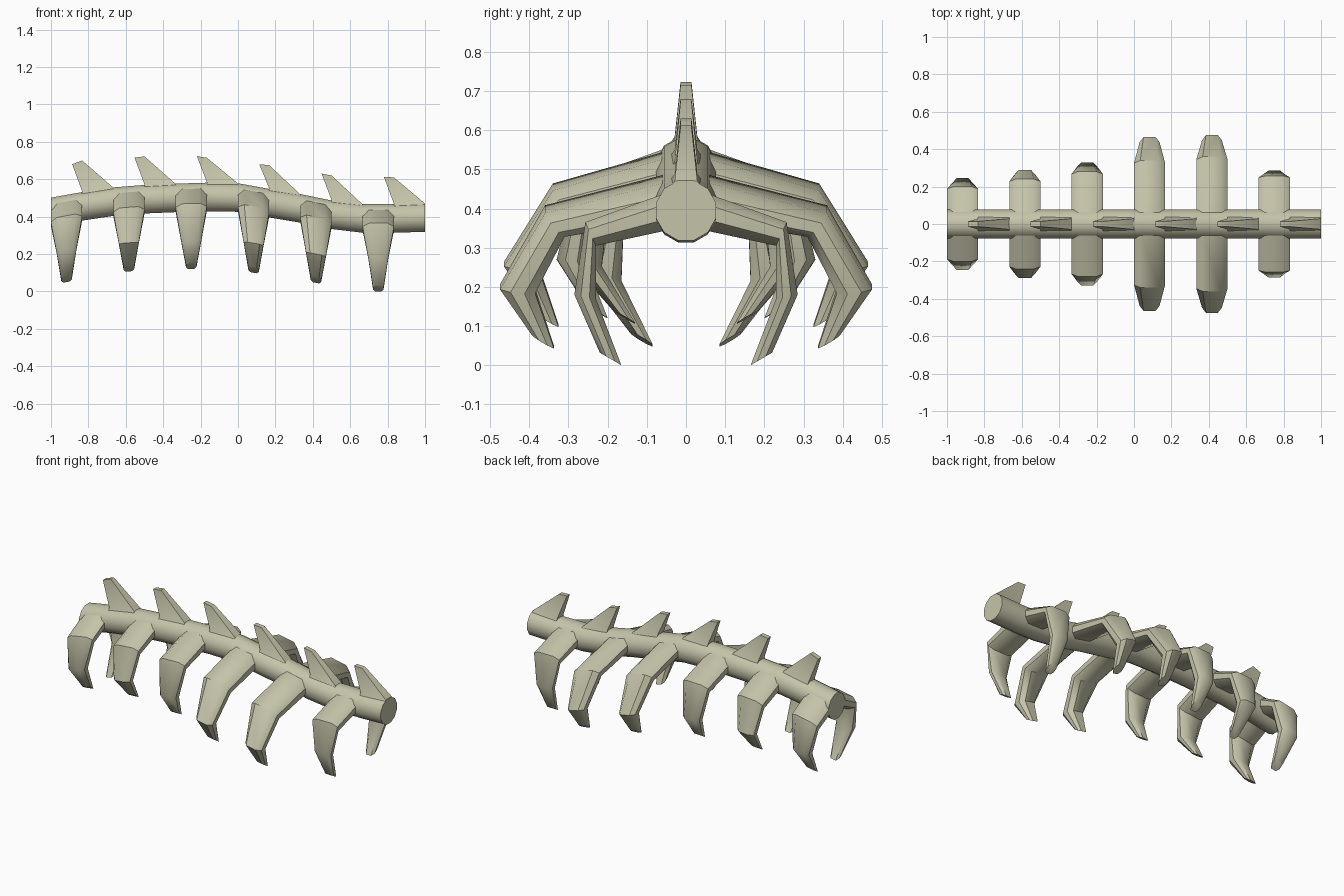
import bpy, bmesh, math

if "Cube" in bpy.data.objects:
    bpy.data.objects.remove(bpy.data.objects["Cube"])

bone = bpy.data.materials.new("pale bone")
bone.diffuse_color = (0.56, 0.55, 0.40, 1)
bone.use_nodes = True
bone.node_tree.nodes["Principled BSDF"].inputs["Base Color"].default_value = bone.diffuse_color

# Height of the spine's centre line at every sixth of a unit from x = -1
SPINE = [0.425, 0.455, 0.48, 0.493, 0.50, 0.505, 0.502,
         0.472, 0.444, 0.410, 0.39, 0.39, 0.395]
R = 0.079
STEP = 1 / 6


def loft(name, rings, mirror=False, angle=40):
    """Skin a list of equal-length point rings and cap both ends."""
    bm = bmesh.new()
    loops = [[bm.verts.new(p) for p in ring] for ring in rings]
    n = len(loops[0])
    for a, b in zip(loops, loops[1:]):
        for i in range(n):
            j = (i + 1) % n
            bm.faces.new((a[i], a[j], b[j], b[i]))
    bm.faces.new(loops[0])
    bm.faces.new(loops[-1])
    bmesh.ops.recalc_face_normals(bm, faces=bm.faces)
    me = bpy.data.meshes.new(name)
    bm.to_mesh(me)
    bm.free()
    me.materials.append(bone)
    ob = bpy.data.objects.new(name, me)
    bpy.context.collection.objects.link(ob)
    bpy.ops.object.select_all(action='DESELECT')
    ob.select_set(True)
    bpy.context.view_layer.objects.active = ob
    bpy.ops.object.shade_smooth_by_angle(angle=math.radians(angle))
    if mirror:
        m = ob.modifiers.new("mirror", 'MIRROR')
        m.use_axis = (False, True, False)
        m.use_mirror_merge = False
    return ob


# Spine: twelve-sided tube following the centre line, flat on top
angles = [math.radians(15 + 30 * k) for k in range(12)]
loft("spine", [[(-1 + i * STEP, R * math.cos(a), z + R * math.sin(a)) for a in angles]
               for i, z in enumerate(SPINE)])

# Ribs: outer knee (y, z), elbow (y, z), tip (y, z), knee and elbow thickness in y
RIBS = [
    (0.20, 0.405, 0.245, 0.22, 0.085, 0.05, 0.04, 0.08),
    (0.24, 0.45, 0.29, 0.26, 0.13, 0.107, 0.04, 0.075),
    (0.28, 0.47, 0.33, 0.27, 0.20, 0.12, 0.04, 0.075),
    (0.34, 0.455, 0.465, 0.258, 0.325, 0.10, 0.05, 0.09),
    (0.36, 0.398, 0.475, 0.20, 0.337, 0.046, 0.05, 0.09),
    (0.257, 0.365, 0.285, 0.18, 0.165, 0.0, 0.027, 0.055),
]
SECTION = [(-1, .3), (-1, .7), (-.6, 1), (.6, 1), (1, .7), (1, .3), (.6, 0), (-.6, 0)]

for k, (ky, kz, ey, ez, ty, tz, kt, et) in enumerate(RIBS):
    x = -1 + (2 * k + 0.5) * STEP
    za, zb = SPINE[2 * k], SPINE[2 * k + 1]
    zc, slope = (za + zb) / 2, (zb - za) / STEP
    # half width, outer point, inner point
    stations = [
        (STEP / 2, (0.045, zc + 0.052), (0.045, zc - 0.045)),
        (STEP / 2, (ky, kz), (ky - kt, kz - 0.06)),
        (0.053, (ey, ez), (ey - et, ez - 0.01)),
        (0.028, (ty + 0.055, tz + 0.032), (ty, tz)),
    ]
    rings = []
    for w, o, n in stations:
        rings.append([(x + u * w, n[0] + v * (o[0] - n[0]),
                       n[1] + v * (o[1] - n[1]) + slope * u * w) for u, v in SECTION])
    loft(f"rib_pair_{k + 1}", rings, mirror=True)

# Back spikes: tip height of the left and right corner
TIPS = [(0.68, 0.70), (0.715, 0.722), (0.723, 0.715), (0.68, 0.675), (0.63, 0.62), (0.612, 0.61)]
for k, (ta, tb) in enumerate(TIPS):
    xa = -1 + (2 * k + 1) * STEP
    xb = xa + STEP
    za, zb = SPINE[2 * k + 1] + R, SPINE[2 * k + 2] + R

    def ring(x0, z0, x1, z1, h):
        return [(x0, -h, z0), (x1, -h, z1), (x1, h, z1), (x0, h, z0)]

    loft(f"back_spike_{k + 1}", [
        ring(xa, za - 0.04, xb, zb - 0.04, 0.055),
        ring(xa, za, xb, zb - 0.004, 0.029),
        ring(xa - 0.053, ta, xa, tb, 0.014)])
